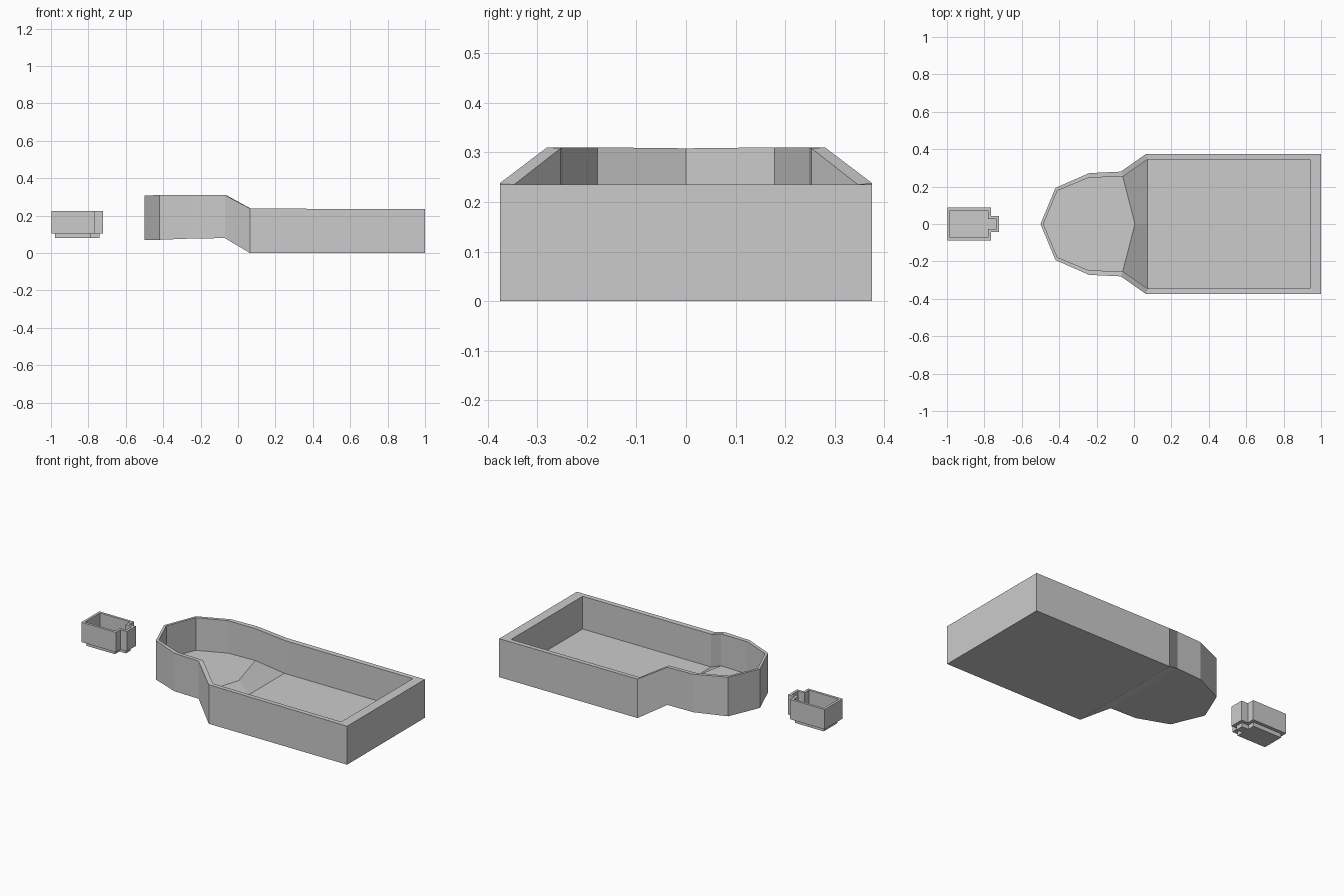
import bpy, bmesh

if "Cube" in bpy.data.objects:
    bpy.data.objects.remove(bpy.data.objects["Cube"])


def mirror_ring(half):
    """Close a +y half outline (first point may lie on y = 0) into a full ring."""
    back = [(p[0], -p[1], *p[2:]) for p in reversed(half) if p[1] > 0]
    return half + back


def loft(bm, rings):
    """Stack closed rings and bridge neighbours with quads."""
    loops = [[bm.verts.new(p) for p in ring] for ring in rings]
    for a, b in zip(loops, loops[1:]):
        n = len(a)
        for i in range(n):
            j = (i + 1) % n
            bm.faces.new((a[i], a[j], b[j], b[i]))
    return loops


def finish(bm, name):
    bmesh.ops.recalc_face_normals(bm, faces=bm.faces)
    mesh = bpy.data.meshes.new(name)
    bm.to_mesh(mesh)
    bm.free()
    obj = bpy.data.objects.new(name, mesh)
    bpy.context.collection.objects.link(obj)
    return obj


# Main tray: half outlines as x, y, low z, high z
outer = mirror_ring([(-.5, 0, .07, .308), (-.42, .193, .071, .31),
                     (-.24, .272, .078, .31), (-.07, .28, .08, .31),
                     (.065, .375, 0, .238), (1, .375, 0, .235)])
inner = mirror_ring([(-.484, 0, .11, .308), (-.41, .178, .11, .31),
                     (-.24, .248, .112, .31), (-.06, .253, .113, .308),
                     (.072, .345, .035, .236), (.94, .345, .035, .235)])


def level(ring, k):
    return [(p[0], p[1], p[k]) for p in ring]


bm = bmesh.new()
base, _, _, floor = loft(bm, [level(outer, 2), level(outer, 3),
                              level(inner, 3), level(inner, 2)])
# Underside in strips between mirrored points
n = len(base)
bm.faces.new((base[0], base[1], base[-1]))
for i in range(1, n // 2):
    bm.faces.new((base[i], base[i + 1], base[n - i - 1], base[n - i]))
# Inside floor: raised nose, creased ramp, flat rear
crest = bm.verts.new((.005, 0, .105))
foot = bm.verts.new((.072, 0, .035))
bm.faces.new((floor[0], floor[1], floor[2], floor[3], crest,
              floor[-3], floor[-2], floor[-1]))
bm.faces.new((floor[3], floor[4], foot, crest))
bm.faces.new((floor[-3], crest, foot, floor[-4]))
bm.faces.new((floor[4], floor[5], floor[6], floor[7], foot))
finish(bm, "main_tray")


# Small box with a narrow end tab, open top and stepped base
def tab_outline(d, z):
    half = [(-.998 + d, .087 - d, z), (-.765 - d, .087 - d, z),
            (-.765 - d, .043 - d, z), (-.721 - d, .043 - d, z)]
    return mirror_ring(half)


bm = bmesh.new()
loops = loft(bm, [tab_outline(.02, .08), tab_outline(.02, .105),
                  tab_outline(0, .105), tab_outline(0, .226),
                  tab_outline(.015, .226), tab_outline(.015, .11)])
bm.faces.new(loops[0])
bm.faces.new(loops[-1])
finish(bm, "small_box")
